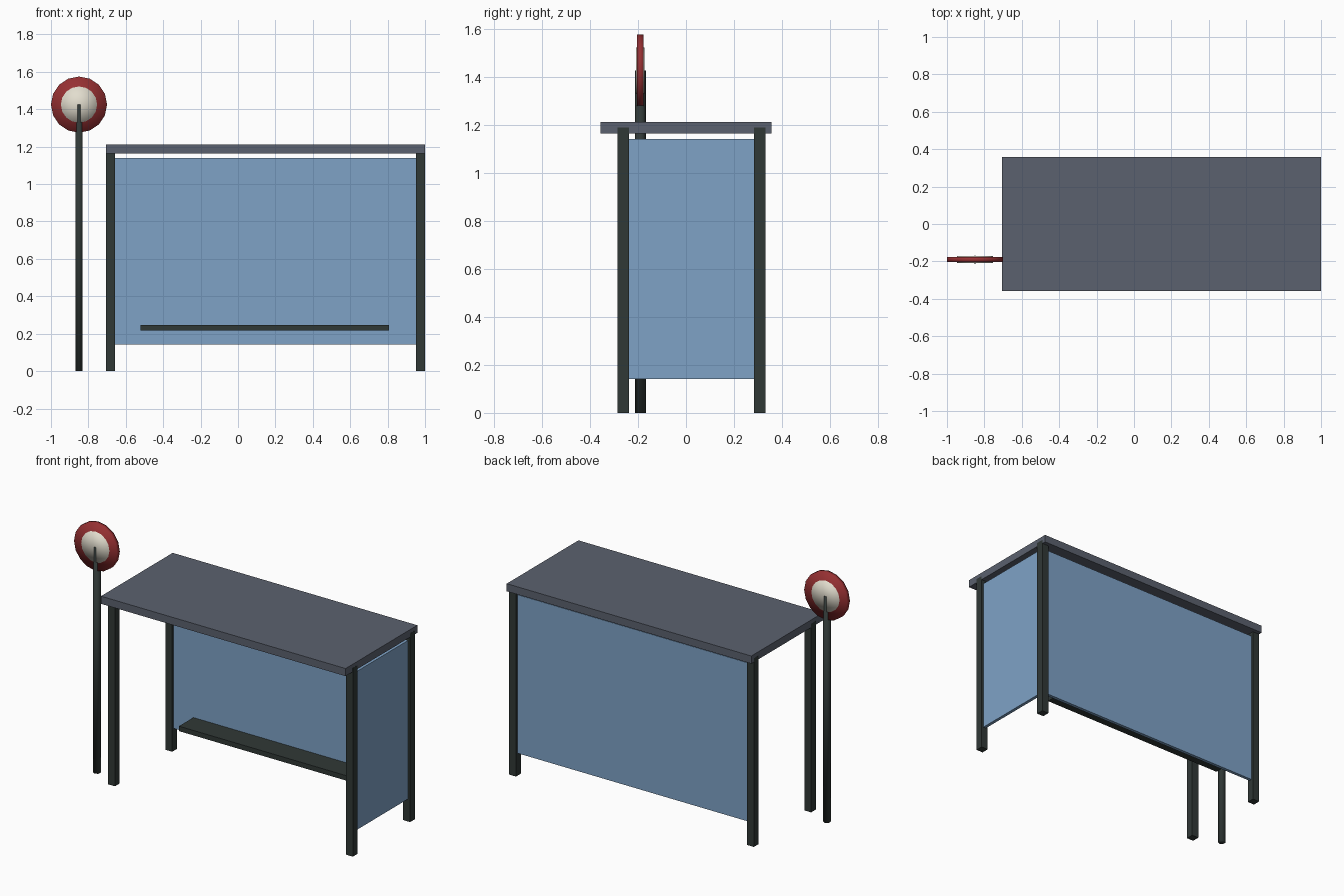
import bpy, bmesh, math
from mathutils import Matrix

if "Cube" in bpy.data.objects:
    bpy.data.objects.remove(bpy.data.objects["Cube"])


def material(name, rgb):
    """Flat colour from sRGB 0-255 values."""
    m = bpy.data.materials.new(name)
    lin = [((c / 255 + 0.055) / 1.055) ** 2.4 for c in rgb]
    m.diffuse_color = (*lin, 1)
    m.use_nodes = True
    m.node_tree.nodes["Principled BSDF"].inputs["Base Color"].default_value = m.diffuse_color
    return m


dark = material("dark metal", (48, 56, 54))
grey = material("roof grey", (91, 97, 110))
blue = material("panel blue", (126, 162, 198))
red = material("sign red", (150, 48, 50))
cream = material("sign cream", (226, 221, 206))


def add_object(name, bm, mat, smooth=False):
    me = bpy.data.meshes.new(name)
    for f in bm.faces:
        f.smooth = smooth
    bm.to_mesh(me)
    bm.free()
    me.materials.append(mat)
    ob = bpy.data.objects.new(name, me)
    bpy.context.collection.objects.link(ob)
    return ob


def box(name, mat, x, y, z):
    """Box from (min, max) ranges on each axis."""
    bm = bmesh.new()
    bmesh.ops.create_cube(bm, size=1)
    ranges = (x, y, z)
    for v in bm.verts:
        v.co = [(a + b) / 2 + c * (b - a) for c, (a, b) in zip(v.co, ranges)]
    return add_object(name, bm, mat)


def cylinder(name, mat, sides, radius, depth, centre, facing_front=False):
    """Smooth low-poly cylinder with fan caps."""
    bm = bmesh.new()
    bmesh.ops.create_cone(bm, cap_ends=True, cap_tris=True, segments=sides,
                          radius1=radius, radius2=radius, depth=depth)
    rot = Matrix.Rotation(math.pi / 2 if facing_front else 0, 4, 'X')
    bmesh.ops.transform(bm, matrix=Matrix.Translation(centre) @ rot, verts=bm.verts)
    return add_object(name, bm, mat, smooth=True)


# Roof slab
box("roof", grey, (-0.705, 0.9995), (-0.357, 0.357), (1.164, 1.212))

# Four corner posts, their tops sunk into the roof
W = 0.024
LEFT, RIGHT, FRONT, BACK = -0.6815, 0.976, -0.262, 0.308
for side, x in (("left", LEFT), ("right", RIGHT)):
    for end, y in (("front", FRONT), ("back", BACK)):
        box(f"{end}_{side}_post", dark, (x - W, x + W), (y - W, y + W), (0, 1.188))

# Back and right wall panels
T = 0.01
box("back_panel", blue, (LEFT + W, RIGHT - W), (BACK - T, BACK + T), (0.142, 1.14))
box("side_panel", blue, (RIGHT - T, RIGHT + T), (FRONT + W, BACK - W), (0.142, 1.14))

# Bench
box("bench", dark, (-0.52, 0.807), (0.155, 0.3), (0.216, 0.247))

# Stop sign on its pole: hexagonal pole, ring disc and inner disc
SX, SY, SZ = -0.85, -0.19, 1.425
cylinder("sign_pole", dark, 6, 0.0225, SZ, (SX, SY, SZ / 2))
cylinder("sign_disc", red, 16, 0.15, 0.028, (SX, SY, SZ), True)
cylinder("sign_centre", cream, 16, 0.097, 0.036, (SX, SY, SZ), True)
